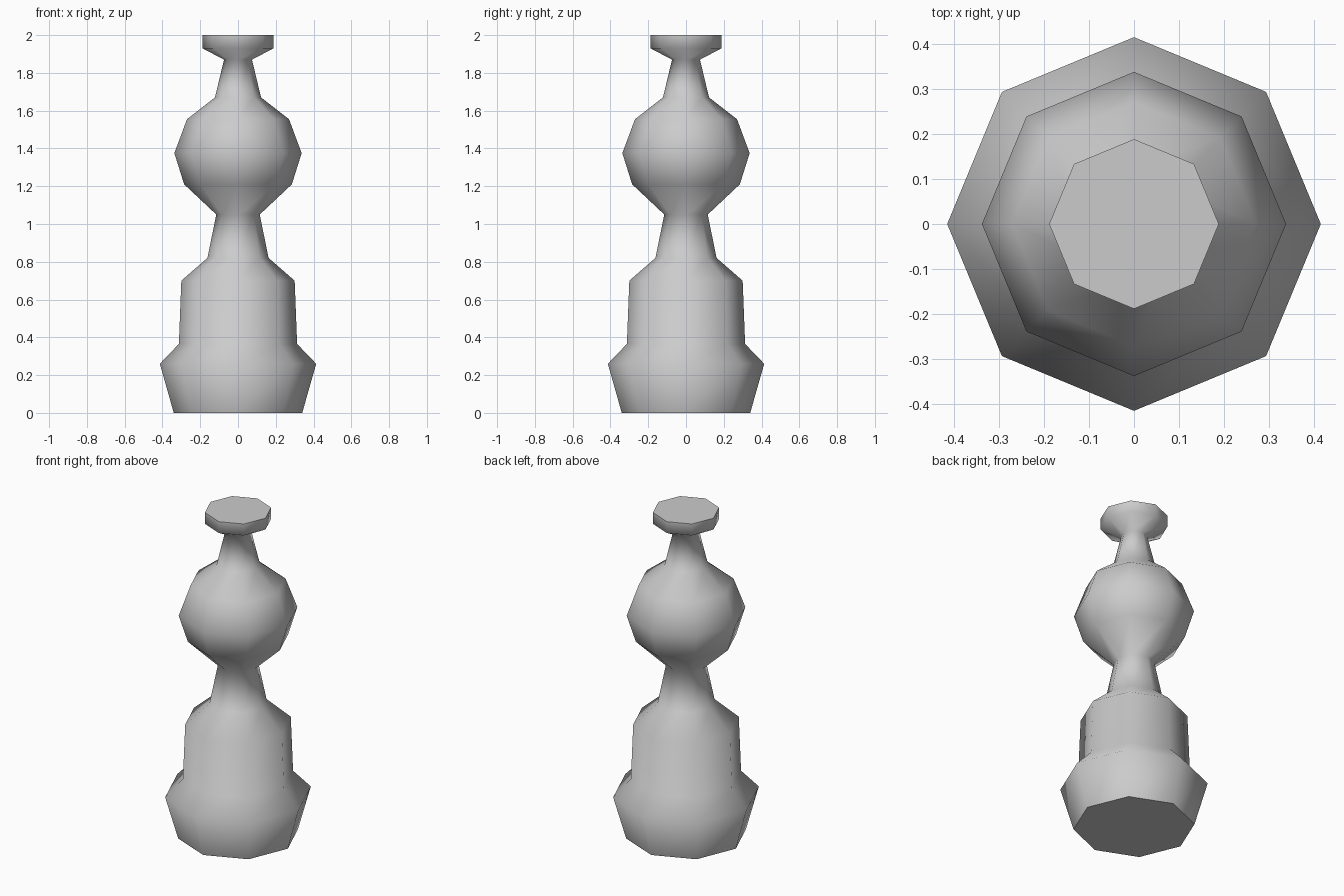
import bpy
import bmesh
import math
from mathutils import Matrix

cube = bpy.data.objects.get("Cube")
if cube:
    bpy.data.objects.remove(cube, do_unlink=True)

SIDES = 8

# One plain grey material
grey = bpy.data.materials.new("plain grey")
grey.use_nodes = True
colour = (0.6, 0.6, 0.6, 1.0)
grey.diffuse_color = colour
grey.node_tree.nodes["Principled BSDF"].inputs["Base Color"].default_value = colour

# Turned profile from foot to top cap: (radius, height)
profile = [
    (0.34, 0.0), (0.414, 0.26), (0.313, 0.365), (0.30, 0.70),
    (0.162, 0.82), (0.115, 1.05), (0.285, 1.21), (0.337, 1.375),
    (0.27, 1.555), (0.122, 1.67), (0.074, 1.87), (0.188, 1.93), (0.188, 2.0),
]


def turn(name, points, sides, material):
    """Sweep a profile into rings around z and close both ends."""
    bm = bmesh.new()
    rings = []
    for radius, height in points:
        ring = bmesh.ops.create_circle(
            bm, segments=sides, radius=radius,
            matrix=Matrix.Translation((0, 0, height))
            @ Matrix.Rotation(math.pi / 2, 4, "Z"))["verts"]
        rings.append(ring)
    for low, high in zip(rings, rings[1:]):
        for i in range(sides):
            j = (i + 1) % sides
            bm.faces.new((low[i], low[j], high[j], high[i]))
    bm.faces.new(rings[0])
    bm.faces.new(rings[-1])
    bmesh.ops.recalc_face_normals(bm, faces=bm.faces)
    mesh = bpy.data.meshes.new(name)
    bm.to_mesh(mesh)
    bm.free()
    mesh.materials.append(material)
    obj = bpy.data.objects.new(name, mesh)
    bpy.context.collection.objects.link(obj)
    return obj


post = turn("turned_post", profile, SIDES, grey)

# Smooth body with crisp flat end caps
bpy.ops.object.select_all(action="DESELECT")
post.select_set(True)
bpy.context.view_layer.objects.active = post
bpy.ops.object.shade_smooth_by_angle(angle=math.radians(75))
